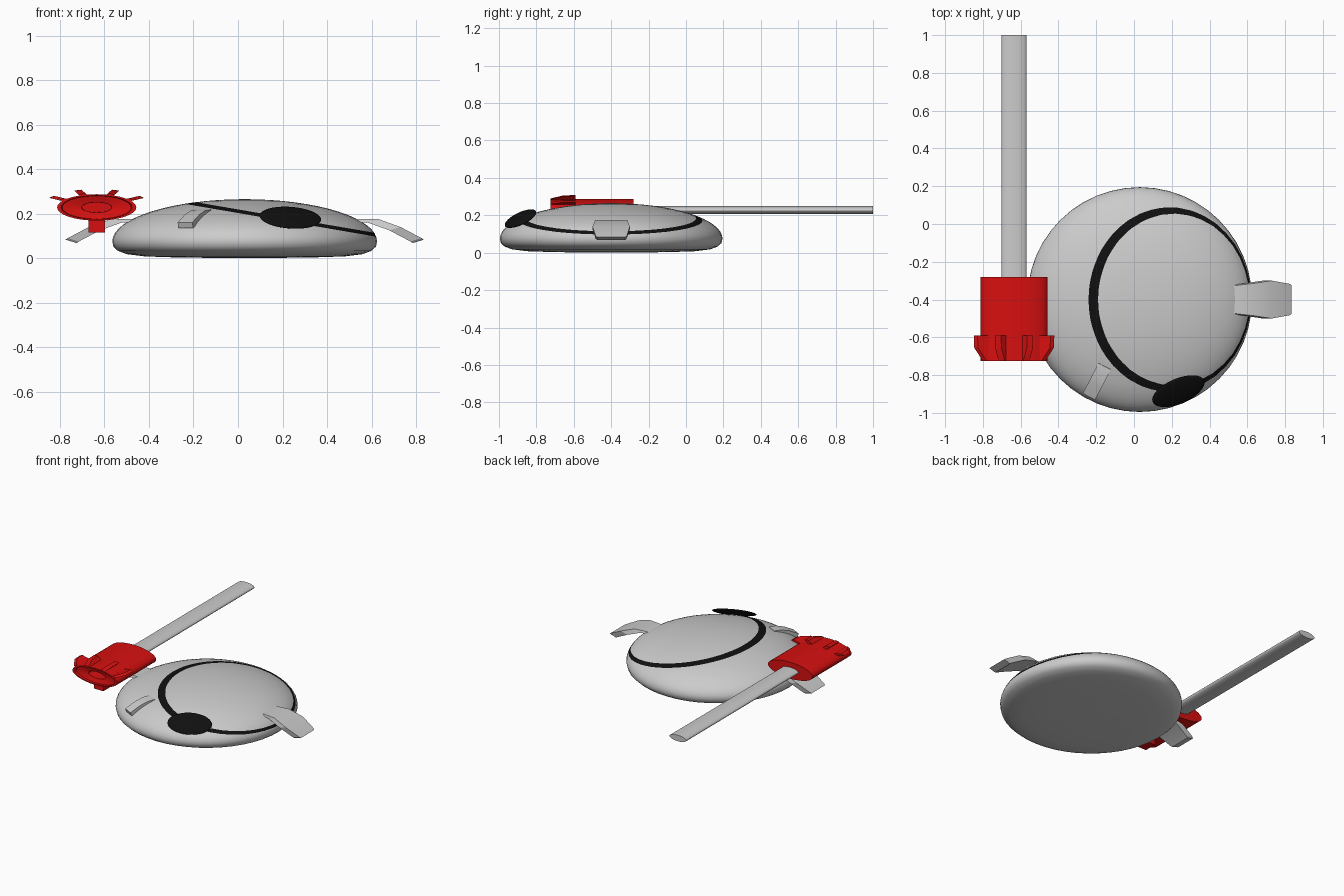
import bpy, bmesh, math
from mathutils import Vector, Matrix

if "Cube" in bpy.data.objects:
    bpy.data.objects.remove(bpy.data.objects["Cube"])


def material(name, rgb):
    m = bpy.data.materials.new(name)
    m.diffuse_color = (*rgb, 1)
    m.use_nodes = True
    m.node_tree.nodes["Principled BSDF"].inputs["Base Color"].default_value = m.diffuse_color
    return m


GREY = material("light grey", (0.6, 0.6, 0.6))
RED = material("red", (0.68, 0.005, 0.005))
BLACK = material("black", (0.005, 0.005, 0.005))


def finish(name, bm, mats, angle=35):
    bmesh.ops.recalc_face_normals(bm, faces=bm.faces)
    me = bpy.data.meshes.new(name)
    bm.to_mesh(me)
    bm.free()
    ob = bpy.data.objects.new(name, me)
    bpy.context.collection.objects.link(ob)
    for m in mats:
        me.materials.append(m)
    bpy.ops.object.select_all(action='DESELECT')
    ob.select_set(True)
    bpy.context.view_layer.objects.active = ob
    bpy.ops.object.shade_smooth_by_angle(angle=math.radians(angle))
    return ob


def loft(sections):
    """Skin a list of equal-length point rings and cap both ends."""
    bm = bmesh.new()
    rings = [[bm.verts.new(p) for p in s] for s in sections]
    n = len(rings[0])
    for a, b in zip(rings, rings[1:]):
        for i in range(n):
            j = (i + 1) % n
            bm.faces.new((a[i], a[j], b[j], b[i]))
    bm.faces.new(rings[0])
    bm.faces.new(rings[-1])
    return bm


def circle(n):
    return [(math.cos(2 * math.pi * i / n), math.sin(2 * math.pi * i / n)) for i in range(n)]


# Body: revolved flattened dome with a slanted painted band
CX, CY, R, ZC, H = 0.03, -0.4, 0.595, 0.075, 0.19
profile = [(0.02, 0), (0.3, 0.003), (0.45, 0.008), (0.53, 0.018), (0.57, 0.033), (0.59, 0.052)]
for k in range(17):
    t = math.pi / 2 * k / 16
    profile.append((max(0.012, R * math.cos(t)), ZC + H * math.sin(t)))
bm = loft([[(CX + r * c, CY + r * s, z) for c, s in circle(48)] for r, z in profile])
SLOPE, LOW, HIGH = 0.171, 0.203, 0.219
for level in (LOW, HIGH):
    bmesh.ops.bisect_plane(bm, geom=bm.verts[:] + bm.edges[:] + bm.faces[:],
                           plane_co=(0, 0, level), plane_no=(SLOPE, 0, 1))
for f in bm.faces:
    c = f.calc_center_median()
    if LOW < c.z + SLOPE * c.x < HIGH:
        f.material_index = 1
finish("body", bm, [GREY, BLACK], 50)

# Eye: flattened ellipsoid lying on the dome
bm = bmesh.new()
place = (Matrix.Translation((0.235, -0.885, 0.182)) @ Matrix.Rotation(math.radians(23), 4, 'Z')
         @ Matrix.Rotation(math.radians(36), 4, 'X') @ Matrix.Diagonal((0.148, 0.082, 0.015, 1)))
bmesh.ops.create_uvsphere(bm, u_segments=32, v_segments=16, radius=1, matrix=place)
finish("eye", bm, [BLACK], 60)


# Flippers: bent slabs pointing out from the body; points are (radius, height, half width)
def flipper(name, angle, points, shift):
    out = Vector((math.cos(angle), math.sin(angle), 0))
    side = Vector((-out.y, out.x, 0))
    sections = []
    for r, z, w in points:
        top = Vector((CX, CY, z)) + out * r
        low = top + out * shift[0] + Vector((0, 0, shift[1]))
        sections.append([top - side * w, top + side * w, low + side * w, low - side * w])
    finish(name, loft(sections), [GREY], 25)


arm = [(0.47, 0.175, 0.07), (0.6, 0.176, 0.085), (0.7, 0.14, 0.1), (0.795, 0.09, 0.083), (0.805, 0.083, 0.075)]
flipper("right_arm", 0, arm, (-0.05, -0.015))
flipper("left_arm", math.pi, arm, (-0.05, -0.015))
flipper("front_tab", math.atan2(-0.44, -0.23),
        [(0.4, 0.218, 0.037), (0.45, 0.215, 0.037), (0.51, 0.196, 0.037), (0.58, 0.16, 0.037)],
        (-0.01, -0.025))

# Flattened tubular device beside the body
DX, DZ, FLAT = -0.635, 0.228, 1 / 3


def squash(u, y, v):
    return (DX + u, y, DZ + v * FLAT)


def tube(name, rings, mat):
    finish(name, loft([[squash(r * c, y, r * s) for c, s in circle(32)] for r, y in rings]), [mat])


tube("long_tube", [(0.066, -0.6), (0.066, 1.0)], GREY)
tube("device_shell", [(0.066, -0.62), (0.068, -0.7), (0.155, -0.71), (0.16, -0.725),
                      (0.178, -0.725), (0.178, -0.28)], RED)


# Chamfered fins around the front rim, and the grip below
def fin(name, degrees, width, outline):
    a = math.radians(degrees)
    c, s = math.cos(a), math.sin(a)
    sections = [[squash(r * c - w * s, y, r * s + w * c) for y, r in outline]
                for w in (-width / 2, width / 2)]
    finish(name, loft(sections), [RED], 20)


for i, deg in enumerate((35, 70, 110, 145)):
    fin("rim_fin_%d" % (i + 1), deg, 0.035,
        [(-0.59, 0.165), (-0.59, 0.248), (-0.655, 0.245), (-0.725, 0.19), (-0.725, 0.165)])
fin("grip", 270, 0.075, [(-0.59, 0.165), (-0.59, 0.34), (-0.68, 0.34), (-0.68, 0.165)])
